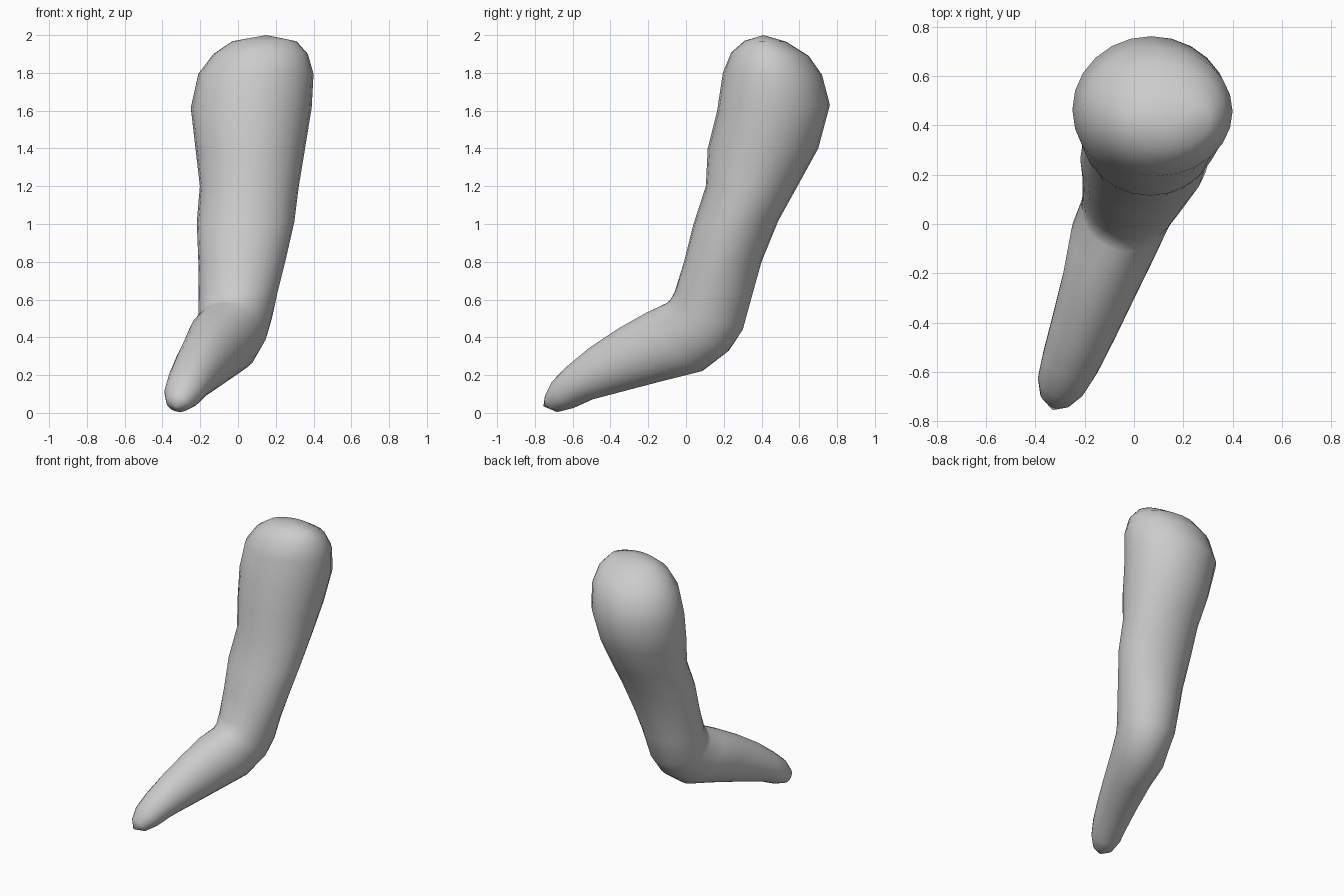
import bpy, bmesh, math
from mathutils import Vector

if "Cube" in bpy.data.objects:
    bpy.data.objects.remove(bpy.data.objects["Cube"])

SIDES = 24

# Cross-sections from shoulder to hand:
# inner (y, z), outer (y, z), centre x, half width, yaw in radians
SECTIONS = [
    (.31, 1.97, .53, 1.965, .14, .17, 0),
    (.24, 1.91, .65, 1.89, .12, .25, 0),
    (.195, 1.80, .72, 1.79, .095, .305, 0),
    (.165, 1.60, .762, 1.63, .07, .32, 0),
    (.115, 1.40, .70, 1.40, .065, .29, 0),
    (.105, 1.20, .59, 1.20, .06, .262, 0),
    (.04, 1.00, .49, 1.02, .04, .258, 0),
    (-.01, .80, .40, .80, .02, .23, 0),
    (-.06, .64, .355, .64, .0, .21, .05),
    (-.085, .595, .30, .44, -.015, .195, .15),
    (-.105, .58, .22, .325, -.03, .185, .27),
    (-.20, .535, .08, .22, -.08, .18, .36),
    (-.35, .45, -.12, .17, -.138, .155, .38),
    (-.50, .35, -.33, .115, -.203, .135, .38),
    (-.62, .25, -.50, .07, -.258, .118, .38),
    (-.70, .17, -.60, .025, -.295, .10, .38),
    (-.738, .10, -.68, .005, -.318, .066, .38),
]
SHOULDER_TOP = (.15, .41, 2.0)
HAND_TIP = (-.33, -.755, .035)


def ring_points(fy, fz, by, bz, cx, width, yaw):
    centre = Vector((cx, (fy + by) / 2, (fz + bz) / 2))
    dy, dz = (by - fy) / 2, (bz - fz) / 2
    depth = Vector((dy * math.tan(yaw), dy, dz))
    side = Vector((math.cos(yaw), -math.sin(yaw), 0)) * width
    for i in range(SIDES):
        a = math.tau * i / SIDES
        yield centre + side * math.cos(a) + depth * math.sin(a)


# Arm: one closed skin lofted through the sections
bm = bmesh.new()
rings = [[bm.verts.new(p) for p in ring_points(*s)] for s in SECTIONS]
for a, b in zip(rings, rings[1:]):
    for i in range(SIDES):
        j = (i + 1) % SIDES
        bm.faces.new((a[i], a[j], b[j], b[i]))

# Rounded ends
for ring, tip in ((rings[0], SHOULDER_TOP), (rings[-1], HAND_TIP)):
    pole = bm.verts.new(tip)
    for i in range(SIDES):
        bm.faces.new((ring[i], ring[(i + 1) % SIDES], pole))

bmesh.ops.recalc_face_normals(bm, faces=bm.faces)
for f in bm.faces:
    f.smooth = True
mesh = bpy.data.meshes.new("bent_arm")
bm.to_mesh(mesh)
bm.free()

# Plain grey skin
grey = bpy.data.materials.new("light grey")
grey.diffuse_color = (.6, .6, .6, 1)
grey.use_nodes = True
grey.node_tree.nodes["Principled BSDF"].inputs["Base Color"].default_value = grey.diffuse_color
mesh.materials.append(grey)
arm = bpy.data.objects.new("bent_arm", mesh)
bpy.context.collection.objects.link(arm)
